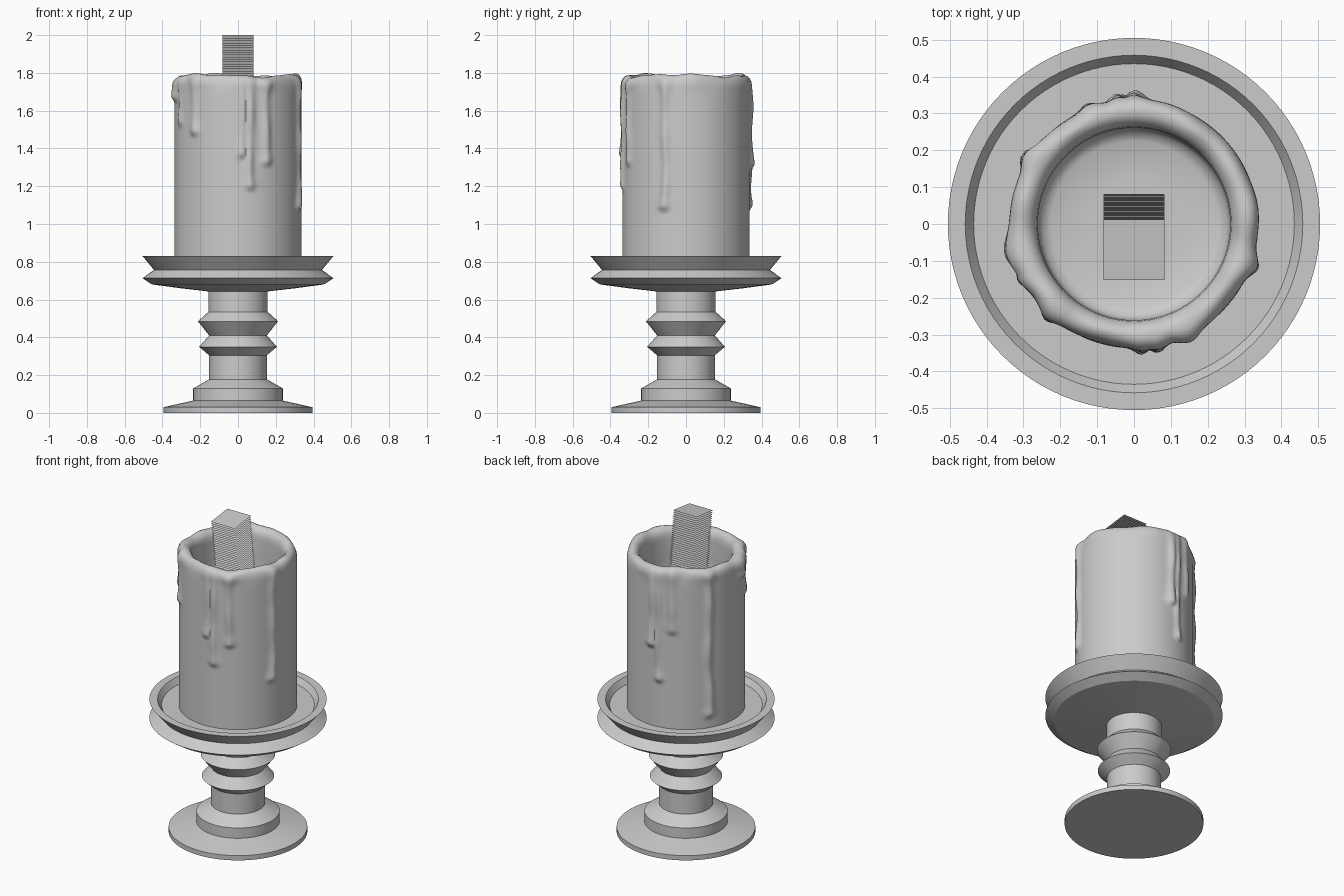
import bpy, bmesh, math
from math import sin, cos, pi, radians, exp

if "Cube" in bpy.data.objects:
    bpy.data.objects.remove(bpy.data.objects["Cube"])


def finish(name, bm, smooth=None):
    me = bpy.data.meshes.new(name)
    bm.to_mesh(me)
    bm.free()
    ob = bpy.data.objects.new(name, me)
    bpy.context.collection.objects.link(ob)
    if smooth:
        bpy.ops.object.select_all(action='DESELECT')
        ob.select_set(True)
        bpy.context.view_layer.objects.active = ob
        bpy.ops.object.shade_smooth_by_angle(angle=radians(smooth))
    return ob


def lathe(name, profile, segs, smooth, deform=None):
    """Spin (r, z) points around z; points with r = 0 become a single pole."""
    bm = bmesh.new()
    rings = []
    for r, z in profile:
        ring = []
        for i in range(1 if r == 0 else segs):
            a = 2 * pi * i / segs
            rr, zz = deform(a, r, z) if deform and r else (r, z)
            ring.append(bm.verts.new((rr * cos(a), rr * sin(a), zz)))
        rings.append(ring)
    for lo, hi in zip(rings, rings[1:]):
        for i in range(segs):
            j = (i + 1) % segs
            if len(lo) == 1:
                bm.faces.new((lo[0], hi[j], hi[i]))
            elif len(hi) == 1:
                bm.faces.new((lo[i], lo[j], hi[0]))
            else:
                bm.faces.new((lo[i], lo[j], hi[j], hi[i]))
    bmesh.ops.recalc_face_normals(bm, faces=bm.faces)
    return finish(name, bm, smooth)


# Turned holder: foot, stem with two rings, double-edged dish
lathe("candle_holder", [
    (0, 0), (.395, 0), (.395, .03), (.237, .065), (.237, .13), (.153, .178),
    (.153, .305), (.206, .35), (.153, .41), (.212, .485), (.157, .535),
    (.157, .643), (.305, .66), (.455, .68), (.505, .713), (.445, .757),
    (.505, .83), (.458, .83), (.435, .795), (0, .795)], 96, 25)

# Wax drips: angle in degrees, lower end z, half width, thickness
DRIPS = [
    (-133, 1.45, .022, .014), (-79, 1.16, .020, .018), (-86, 1.33, .018, .014),
    (-64, 1.29, .022, .017), (-19, 1.05, .022, .019), (90, 1.27, .024, .020),
    (97, 1.06, .018, .017), (111, 1.37, .022, .014), (148, .84, .022, .020),
    (193, 1.63, .040, .024), (206, 1.50, .020, .012)]


def smoothstep(x):
    x = min(1, max(0, x))
    return x * x * (3 - 2 * x)


def wax(a, r, z):
    """Add drips to the outer wall and an uneven melted rim."""
    rim = smoothstep((z - 1.68) / .10)
    if r > .295:
        bump = 0
        for deg, end, w, t in DRIPS:
            bulb = exp(-((z - end - .045) / .04) ** 2)
            wobble = .03 * sin(z * 11 + deg) * (1.8 - z)
            d = (a - radians(deg) - wobble + pi) % (2 * pi) - pi
            width = w * (1 + .25 * bulb + .8 * rim)
            ripple = .8 + .2 * sin(z * 23 + deg)
            h = t * (ripple + .35 * bulb) * smoothstep((z - end) / .045)
            bump = max(bump, h * exp(-(d * .337 / width) ** 2))
        top = smoothstep((1.80 - z) / .05) * .5 + .5
        r += bump * top + rim * (.003 * sin(5 * a + 1) + .002 * sin(11 * a))
    if r > .255:
        z += rim * (.007 * sin(3 * a + 2) + .004 * sin(7 * a) + .002 * sin(13 * a + 1))
    return r, z


# Candle: straight wall, rounded rim, deep melted well
wall = [(.337, .795 + .925 * i / 110) for i in range(111)]
lip = [(.337, 1.735), (.335, 1.75), (.331, 1.764), (.325, 1.775), (.316, 1.783),
       (.305, 1.787), (.294, 1.786), (.282, 1.779), (.272, 1.768), (.264, 1.75)]
well = [(.261, 1.72), (.261, 1.60), (.260, 1.46), (.250, 1.435), (.225, 1.422),
        (.12, 1.42), (0, 1.42)]
lathe("candle", [(0, .795)] + wall + lip + well, 200, 50, wax)

# Wick: leaning stack of thin square layers
tilt = radians(7)
bm = bmesh.new()
bmesh.ops.create_grid(bm, x_segments=1, y_segments=1, size=.0825)
wick = finish("wick", bm)
length, layers = .57, 47
wick.rotation_euler = (tilt, 0, 0)
wick.location = (0, -.07 + length * sin(tilt), 2 - .0825 * sin(tilt) - length * cos(tilt))
arr = wick.modifiers.new("layers", 'ARRAY')
arr.count = layers
arr.use_relative_offset = False
arr.use_constant_offset = True
arr.constant_offset_displace = (0, 0, length / (layers - 1))
